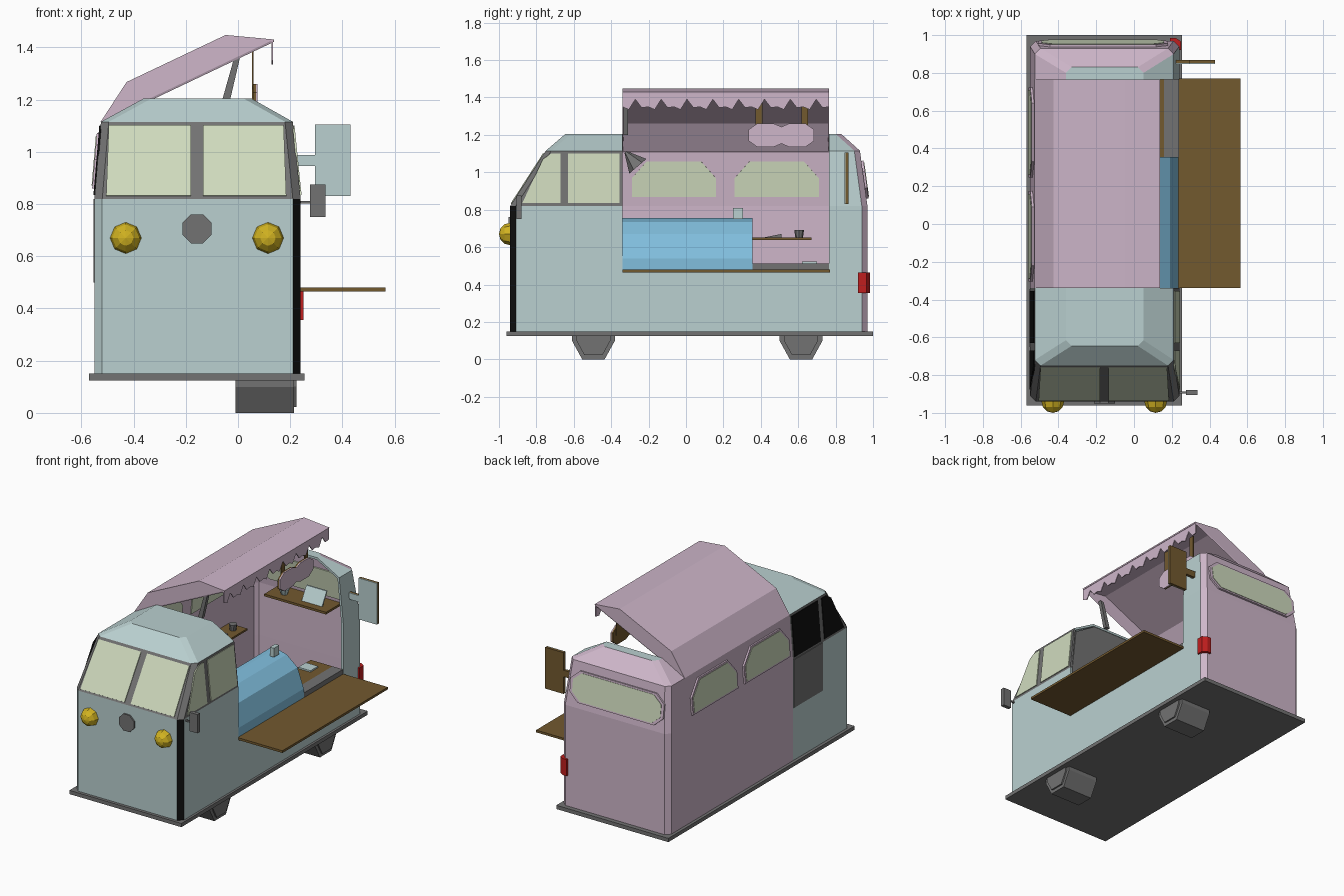
import bpy, bmesh, math
from mathutils import Vector, Matrix

if "Cube" in bpy.data.objects:
    bpy.data.objects.remove(bpy.data.objects["Cube"])


def material(name, r, g, b):
    m = bpy.data.materials.new(name)
    m.diffuse_color = (r, g, b, 1)
    m.use_nodes = True
    m.node_tree.nodes["Principled BSDF"].inputs["Base Color"].default_value = m.diffuse_color
    return m


BLUE = material("pale blue paint", .49, .63, .63)
PINK = material("pale pink paint", .62, .47, .59)
GREY = material("grey trim", .17, .17, .17)
BLACK = material("black", .005, .005, .005)
GLASS = material("pale green glass", .62, .70, .51)
CASE = material("display blue", .22, .52, .73)
WOOD = material("brown wood", .17, .10, .028)
YELLOW = material("yellow lamp", .64, .45, .015)
RED = material("red lamp", .52, .013, .013)


def finish(name, bm, *mats):
    me = bpy.data.meshes.new(name)
    bm.to_mesh(me)
    bm.free()
    ob = bpy.data.objects.new(name, me)
    bpy.context.collection.objects.link(ob)
    for m in mats:
        me.materials.append(m)
    return ob


def loft(name, lower, upper, mat):
    """Solid between two matching polygons."""
    bm = bmesh.new()
    a = [bm.verts.new(p) for p in lower]
    b = [bm.verts.new(p) for p in upper]
    bm.faces.new(a)
    bm.faces.new(b)
    for i in range(len(a)):
        j = (i + 1) % len(a)
        bm.faces.new((a[i], a[j], b[j], b[i]))
    bmesh.ops.recalc_face_normals(bm, faces=bm.faces)
    return finish(name, bm, mat)


def prism(name, pts, axis, lo, hi, mat):
    put = {"x": lambda p, t: (t, p[0], p[1]),
           "y": lambda p, t: (p[0], t, p[1]),
           "z": lambda p, t: (p[0], p[1], t)}[axis]
    return loft(name, [put(p, lo) for p in pts], [put(p, hi) for p in pts], mat)


def box(name, x0, x1, y0, y1, z0, z1, mat):
    return prism(name, [(x0, y0), (x1, y0), (x1, y1), (x0, y1)], "z", z0, z1, mat)


def cone(name, loc, r1, r2, depth, n, mat, rot=Matrix()):
    bm = bmesh.new()
    bmesh.ops.create_cone(bm, cap_ends=True, segments=n, radius1=r1, radius2=r2,
                          depth=depth, matrix=Matrix.Translation(loc) @ rot)
    return finish(name, bm, mat)


# Body shell: stacked chamfered rings, cut open for the serving hatch
Y0, Y1, SILL = -.34, .765, .47


def ring(z, x0, x1, y0, y1, c=.03):
    return [(x0 + c, y0, z), (x1 - c, y0, z), (x1, y0 + c, z), (x1, y1 - c, z),
            (x1 - c, y1, z), (x0 + c, y1, z), (x0, y1 - c, z), (x0, y0 + c, z)]


bm = bmesh.new()
rings = [[bm.verts.new(p) for p in r] for r in (
    ring(.15, -.55, .24, -.94, .97), ring(.82, -.55, .24, -.94, .97),
    ring(1.115, -.525, .21, -.75, .93), ring(1.205, -.36, .05, -.645, .83))]
for a, b in zip(rings, rings[1:]):
    for i in range(8):
        j = (i + 1) % 8
        bm.faces.new((a[i], a[j], b[j], b[i]))
bm.faces.new(rings[0])
bm.faces.new(rings[-1])
bmesh.ops.recalc_face_normals(bm, faces=bm.faces)
for co, no in (((0, Y0, 0), (0, 1, 0)), ((0, Y1, 0), (0, 1, 0)), ((0, 0, SILL), (0, 0, 1))):
    bmesh.ops.bisect_plane(bm, geom=bm.verts[:] + bm.edges[:] + bm.faces[:],
                           plane_co=co, plane_no=no)
gone = []
for f in bm.faces:
    c, n = f.calc_center_median(), f.normal
    if Y0 < c.y < Y1 and (c.z > 1.115 or (c.x > .1 and c.z > SILL)):
        gone.append(f)
    elif c.y < Y0:
        if .82 < c.z < 1.115:
            f.material_index = 2
        elif n.x > .3 and n.y < -.3 and c.z < .82:
            f.material_index = 3
    elif n.x < -.3 or n.y > .3:
        f.material_index = 1
bmesh.ops.delete(bm, geom=gone, context="FACES")
body = finish("body_shell", bm, BLUE, PINK, GREY, BLACK)
solid = body.modifiers.new("wall", "SOLIDIFY")
solid.thickness = .015

box("chassis_plate", -.57, .255, -.96, 1.0, .125, .15, GREY)
prism("cab_bulkhead", [(-.53, .15), (.22, .15), (.22, .82), (.19, 1.1), (.04, 1.19),
                       (-.35, 1.19), (-.505, 1.1), (-.53, .82)], "y", -.355, -.343, GREY)

# Wheels
for name, y in (("front_wheel", -.495), ("rear_wheel", .615)):
    shape = [(-.115, .13), (-.115, .1), (-.06, 0), (.06, 0), (.115, .1), (.115, .13)]
    prism(name, [(y + a, z) for a, z in shape], "x", -.01, .215, GREY)
    prism(name + "_hub", [(y + a * .8, .022 + z * .8) for a, z in shape], "x", .215, .225, GREY)


# Windows: polygons laid on the tapered upper walls
def wall(side):
    def put(u, z):
        t = (z - .82) / .295
        return Vector({"front": (u, -.94 + .19 * t, z), "back": (u, .97 - .04 * t, z),
                       "right": (.24 - .03 * t, u, z), "left": (-.55 + .025 * t, u, z)}[side])
    out = {"front": (0, -.84, .54), "back": (0, .99, .13),
           "right": (.995, 0, .1), "left": (-.996, 0, .085)}[side]
    return put, Vector(out)


def pane(name, side, pts, mat, lo=-.003, hi=.005):
    put, n = wall(side)
    return loft(name, [put(*p) + n * lo for p in pts], [put(*p) + n * hi for p in pts], mat)


def framed(name, side, pts):
    cu = sum(p[0] for p in pts) / len(pts)
    cz = sum(p[1] for p in pts) / len(pts)
    big = [(cu + (u - cu) * 1.06, cz + (z - cz) * 1.12) for u, z in pts]
    pane(name + "_frame", side, big, PINK, 0, .012)
    pane(name + "_glass", side, pts, GLASS, -.02, .015)


pane("windshield_left", "front", [(-.505, .83), (-.18, .83), (-.18, 1.1), (-.495, 1.1)], GLASS)
pane("windshield_right", "front", [(-.135, .83), (.185, .83), (.175, 1.1), (-.135, 1.1)], GLASS)
for side, mat in (("right", GLASS), ("left", BLACK)):
    pane(side + "_quarter_window", side,
         [(-.875, .835), (-.67, .835), (-.67, 1.1), (-.72, 1.1), (-.765, 1.07)], mat)
    pane(side + "_door_window", side, [(-.63, .835), (-.355, .835), (-.355, 1.1), (-.63, 1.1)], mat)
box("left_door_panel", -.554, -.545, -.65, -.343, .5, .82, GREY)
for i, a in enumerate((-.29, .26)):
    framed("left_window_%d" % i, "left", [(a, .87), (a + .45, .87), (a + .45, .97),
           (a + .37, 1.06), (a + .08, 1.06), (a, .97)])
framed("back_window", "back", [(-.43, .87), (.1, .87), (.16, .92), (.16, 1.0), (.1, 1.05),
                               (-.43, 1.05), (-.49, 1.0), (-.49, .92)])

# Raised roof lid: the roof section tilted about its left edge
tilt = Matrix.Rotation(math.radians(25.4), 2)
prof = [Vector((-.526, 1.115)) + tilt @ Vector(p)
        for p in ((0, 0), (.155, .095), (.575, .095), (.735, 0))]
bm = bmesh.new()
ends = [[bm.verts.new((p.x, y, p.y)) for p in prof] for y in (Y0, Y1)]
for e in ends:
    bm.faces.new(e)
for i in range(3):
    bm.faces.new((ends[0][i], ends[0][i + 1], ends[1][i + 1], ends[1][i]))
bmesh.ops.recalc_face_normals(bm, faces=bm.faces)
top = max(bm.faces, key=lambda f: f.calc_center_median().z)
if top.normal.z < 0:
    bmesh.ops.reverse_faces(bm, faces=bm.faces)
lid = finish("roof_lid", bm, PINK)
lid.modifiers.new("thickness", "SOLIDIFY").thickness = .01

# Ragged valance along the lid edge
edge = [(Y1, 1.43), (Y0, 1.43)]
step = (Y1 - Y0) / 8
for i in range(8):
    edge += [(Y0 + step * (i + k), z) for k, z in ((0, 1.35), (.25, 1.335), (.5, 1.39), (.75, 1.345))]
prism("valance", edge + [(Y1, 1.35)], "x", .128, .134, PINK)

# Lid strut and work lamp
prism("lid_strut", [(-.06, 1.2), (-.03, 1.2), (.012, 1.38), (-.012, 1.37)], "y", -.335, -.31, GREY)
cone("work_lamp", (-.15, -.29, 1.07), .06, .008, .1, 6, GREY,
     Vector((0, -.06, .07)).to_track_quat("Z", "Y").to_matrix().to_4x4())

# Hanging sign under the lid
half = [(.175, .03), (.13, .062), (.04, .062), (0, .045), (-.04, .062), (-.13, .062), (-.175, .03)]
cloud = [(.51 + a, 1.198 + b) for a, b in half] + [(.51 - a, 1.198 - b) for a, b in half]
prism("hanging_sign_board", cloud, "x", .058, .068, WOOD)
prism("hanging_sign_face", cloud, "x", .068, .075, PINK)
for i, y in enumerate((.39, .635)):
    box("sign_strap_%d" % i, .054, .06, y - .018, y + .018, 1.2, 1.405, WOOD)

# Side sign on the rear corner
flag = [(.225, .945), (.295, .945), (.295, .83), (.43, .83), (.43, 1.105), (.295, 1.105),
        (.295, .988), (.215, .988)]
prism("side_sign_board", flag, "y", .853, .868, WOOD)
prism("side_sign_face", flag, "y", .847, .853, BLUE)

# Serving shelf, counter and display case
box("serving_shelf", .235, .565, Y0, .77, .465, .48, WOOD)
box("counter_sill", .16, .237, .355, Y1, .465, .512, GREY)
box("counter_top", 0, .16, .355, Y1, .49, .512, WOOD)
prism("display_case", [(0, .16), (.225, .16), (.225, .46), (.236, .48), (.236, .54), (.19, .67),
                       (.11, .735), (.03, .755), (0, .755)], "y", Y0, .355, CASE)
box("case_card", .06, .09, .25, .305, .75, .81, BLUE)
box("counter_card", .01, .1, .62, .7, .512, .522, BLUE)

# Inner shelves and the things on them
box("left_shelf", -.535, -.4, .355, .67, .638, .65, WOOD)
cone("shelf_cup", (-.46, .605, .67), .02, .026, .042, 8, GREY)
prism("shelf_wedge", [(.41, .65), (.51, .65), (.51, .67)], "x", -.49, -.43, GREY)
box("rear_shelf", -.36, .095, .79, .955, .83, .845, WOOD)
prism("menu_card", [(.84, .845), (.85, .845), (.9, .93), (.89, .93)], "x", -.12, .03, BLUE)
cone("shelf_bowl", (-.26, .86, .865), .02, .035, .04, 8, BLUE)

# Headlights and front badge disc
face_front = Matrix.Rotation(math.radians(90), 4, "X")
for name, x in (("left_headlight", -.43), ("right_headlight", .115)):
    bm = bmesh.new()
    bmesh.ops.create_uvsphere(bm, u_segments=8, v_segments=6, radius=.06,
                              matrix=Matrix.Translation((x, -.94, .67)) @ face_front)
    finish(name, bm, YELLOW)
cone("front_disc", (-.157, -.942, .705), .06, .06, .016, 8, GREY,
     face_front @ Matrix.Rotation(math.radians(22.5), 4, "Z"))

# Mirror and tail light
box("mirror", .275, .335, -.905, -.88, .75, .875, GREY)
box("mirror_arm", .23, .28, -.897, -.887, .802, .812, GREY)
prism("tail_light", [(.19, .96), (.23, .92), (.25, .92), (.25, .965), (.22, .985), (.19, .985)],
      "z", .355, .465, RED)
